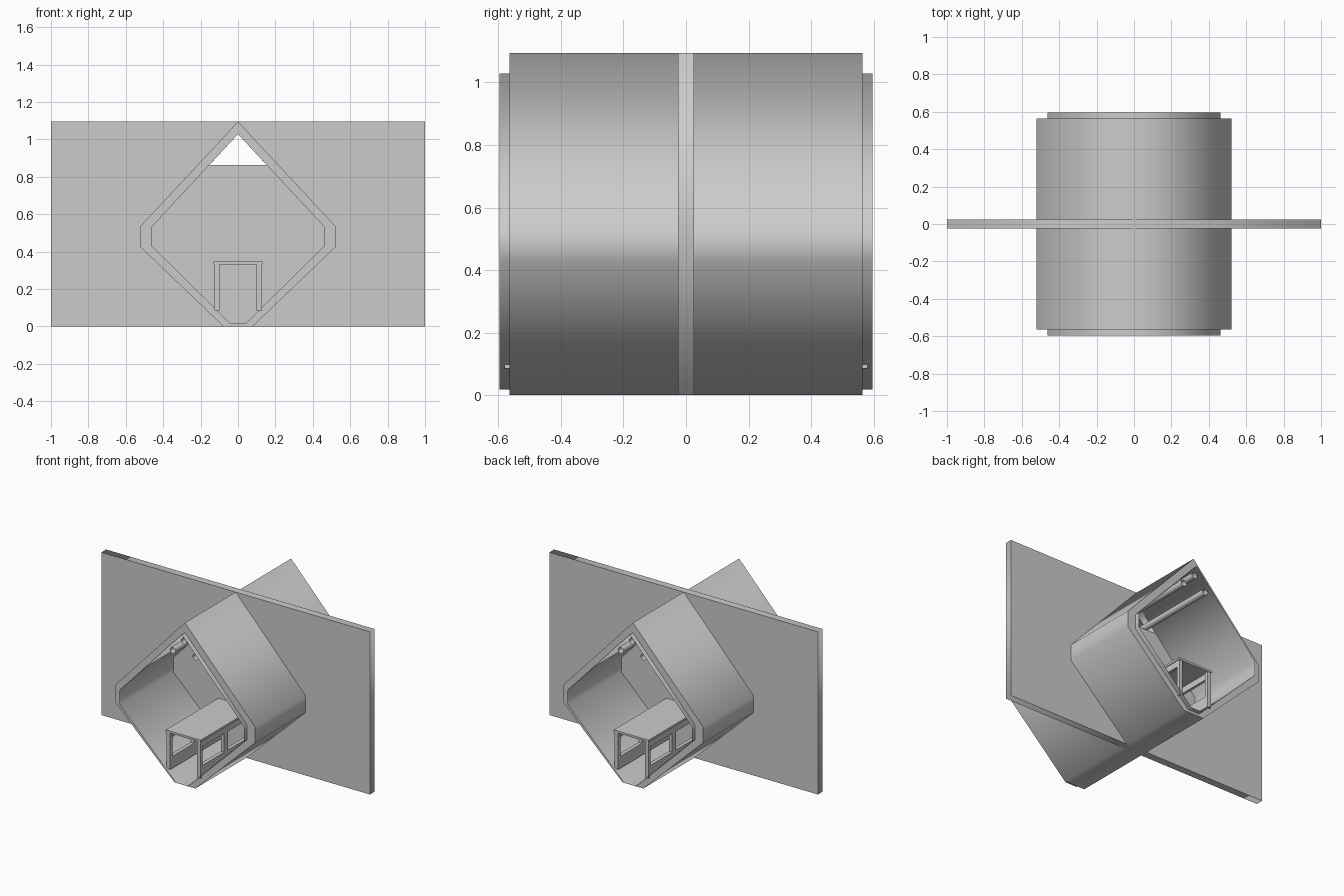
import bpy, bmesh
from math import pi

if "Cube" in bpy.data.objects:
    bpy.data.objects.remove(bpy.data.objects["Cube"])


def prism(name, loops, half_depth, y=0.0):
    """Extrude closed x/z outlines (later ones are holes) along y."""
    cu = bpy.data.curves.new(name, 'CURVE')
    cu.dimensions = '2D'
    cu.fill_mode = 'BOTH'
    cu.extrude = half_depth
    for pts in loops:
        sp = cu.splines.new('POLY')
        sp.points.add(len(pts) - 1)
        for p, (x, z) in zip(sp.points, pts):
            p.co = (x, z, 0, 1)
        sp.use_cyclic_u = True
    ob = bpy.data.objects.new(name, cu)
    ob.rotation_euler = (pi / 2, 0, 0)
    ob.location.y = y
    bpy.context.collection.objects.link(ob)
    bpy.ops.object.select_all(action='DESELECT')
    bpy.context.view_layer.objects.active = ob
    ob.select_set(True)
    bpy.ops.object.convert(target='MESH')
    return bpy.context.object


def box(name, x0, x1, y0, y1, z0, z1):
    bpy.ops.mesh.primitive_cube_add(
        size=1, location=((x0 + x1) / 2, (y0 + y1) / 2, (z0 + z1) / 2))
    ob = bpy.context.object
    ob.name = name
    ob.scale = (x1 - x0, y1 - y0, z1 - z0)
    return ob


def mirrored(half):
    """Complete a right-hand outline that starts at the apex."""
    return half + [(-x, z) for x, z in reversed(half) if x > 0]


outer = mirrored([(0, 1.095), (0.522, 0.535), (0.522, 0.425), (0.078, 0)])
inner = mirrored([(0, 1.028), (0.463, 0.53), (0.463, 0.432), (0.043, 0.018)])

# thick outer shell of the tunnel
prism("tunnel_shell", [outer, inner], 0.565)

# thin lining that sticks out slightly at both ends
bm = bmesh.new()
rings = [[bm.verts.new((x, y, z)) for x, z in inner] for y in (-0.597, 0.597)]
n = len(inner)
for i in range(n):
    j = (i + 1) % n
    bm.faces.new((rings[0][i], rings[0][j], rings[1][j], rings[1][i]))
for f in bm.faces:
    f.smooth = True
me = bpy.data.meshes.new("tunnel_lining")
bm.to_mesh(me)
bm.free()
bpy.context.collection.objects.link(bpy.data.objects.new("tunnel_lining", me))

# cross wall with an open triangle under the roof ridge
wall = [(-1, 0), (1, 0), (1, 1.095), (-1, 1.095)]
gap = [(0, 1.028), (0.153, 0.863), (-0.153, 0.863)]
prism("cross_wall", [wall, gap], 0.025)

# open pipes running under the ridge
for x, z in ((0, 0.975), (-0.085, 0.89), (0.085, 0.89)):
    bpy.ops.mesh.primitive_cylinder_add(
        vertices=16, radius=0.021, depth=1.15, end_fill_type='NOTHING',
        location=(x, 0, z), rotation=(pi / 2, 0, 0))
    bpy.context.object.name = "ridge_pipe"
    bpy.ops.object.shade_smooth()

# covered walkway on the tunnel floor, one on each side of the wall
for s in (-1, 1):
    def part(name, x0, x1, a, b, z0, z1):
        return box(name, x0, x1, min(s * a, s * b), max(s * a, s * b), z0, z1)

    part("walkway_roof", -0.13, 0.13, 0.02, 0.583, 0.332, 0.346)
    for m in (-1, 1):
        def side(name, a, b, z0, z1, w=0.1, v=0.125):
            return part(name, min(m * w, m * v), max(m * w, m * v), a, b, z0, z1)

        for a, b in ((0.555, 0.58), (0.285, 0.325), (0.02, 0.06)):
            side("walkway_post", a, b, 0.085, 0.335)
        side("walkway_top_rail", 0.02, 0.58, 0.29, 0.333, 0.108)
        side("walkway_low_wall", 0.02, 0.58, 0.085, 0.165)
